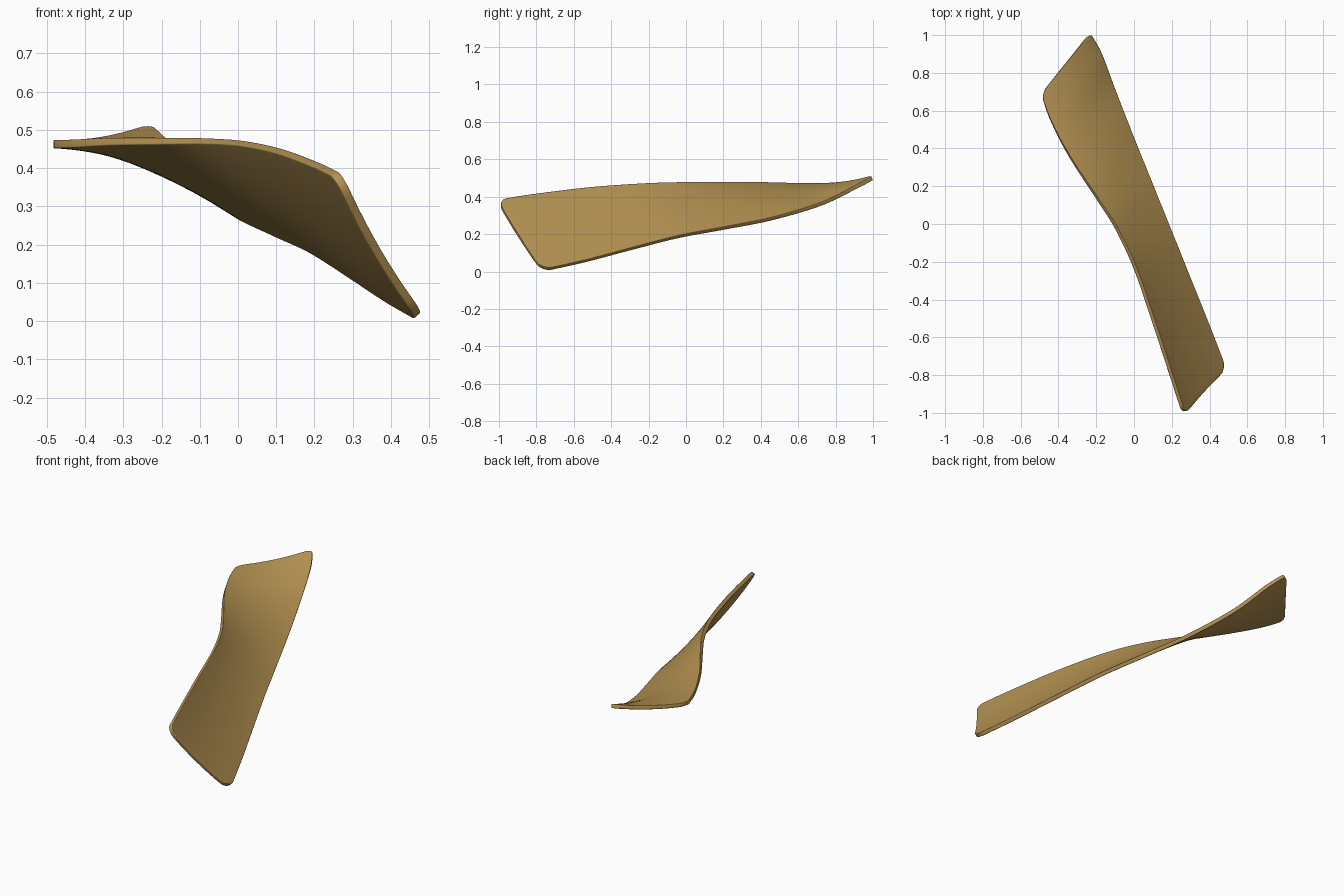
import bpy
import math
from mathutils import Vector

if "Cube" in bpy.data.objects:
    bpy.data.objects.remove(bpy.data.objects["Cube"])

NU, NV = 72, 16          # steps along and across the plank
CUP = 0.014              # sag of the cross-section
CORNER = 0.05            # corner radius as a share of the width

# Long edges of the twisted plank, back to front
upper_edge = [(-.492, .69, .463), (-.44, .545, .464), (-.34, .355, .470),
              (-.195, .135, .472), (-.09, -.03, .472), (.008, -.24, .466),
              (.105, -.52, .446), (.2, -.81, .411), (.265, -1.01, .38)]
lower_edge = [(-.232, 1.012, .508), (-.175, .91, .452), (-.105, .72, .360),
              (-.005, .46, .282), (.095, .21, .232), (.195, -.04, .185),
              (.295, -.29, .121), (.395, -.54, .055), (.484, -.77, .004)]


def resample(points, t):
    """Smooth curve through the points at t = 0..1."""
    p = [Vector(q) for q in points]
    p = [2 * p[0] - p[1]] + p + [2 * p[-1] - p[-2]]
    s = min(max(t, 0), 1) * (len(points) - 1)
    i = min(int(s), len(points) - 2)
    f = s - i
    a, b, c, d = p[i:i + 4]
    return 0.5 * (2 * b + (c - a) * f + (2 * a - 5 * b + 4 * c - d) * f * f
                  + (3 * b - a - 3 * c + d) * f ** 3)


def corner_inset(v):
    """Shortens the plank near its long edges to round the corners."""
    r = 0.12
    d = max(0, (r - min(v, 1 - v)) / r)
    return CORNER * 0.6 * (1 - math.sqrt(max(0, 1 - d * d)))


# Twisted sheet spanned between the two edges
verts, faces = [], []
for i in range(NU + 1):
    for j in range(NV + 1):
        v = (1 - math.cos(math.pi * j / NV)) / 2
        e = corner_inset(v)
        u = e + (1 - 2 * e) * i / NU
        a, b = resample(upper_edge, u), resample(lower_edge, u)
        along = resample(upper_edge, u + .01) - resample(upper_edge, u - .01)
        normal = along.cross(b - a).normalized()
        if normal.z < 0:
            normal.negate()
        verts.append(a.lerp(b, v) - normal * CUP * 4 * v * (1 - v))
for i in range(NU):
    for j in range(NV):
        k = i * (NV + 1) + j
        faces.append((k, k + NV + 1, k + NV + 2, k + 1))

mesh = bpy.data.meshes.new("twisted_plank")
mesh.from_pydata(verts, [], faces)
plank = bpy.data.objects.new("twisted_plank", mesh)
bpy.context.collection.objects.link(plank)

# Single warm tan colour
tan = bpy.data.materials.new("warm tan")
tan.diffuse_color = (0.46, 0.29, 0.085, 1)
tan.use_nodes = True
tan.node_tree.nodes["Principled BSDF"].inputs["Base Color"].default_value = tan.diffuse_color
mesh.materials.append(tan)

# Thickness and a softened rim
solid = plank.modifiers.new("thickness", 'SOLIDIFY')
solid.thickness = 0.022
solid.offset = 0
rim = plank.modifiers.new("rim", 'BEVEL')
rim.width = 0.007
rim.segments = 3
rim.limit_method = 'ANGLE'
rim.angle_limit = math.radians(50)

bpy.context.view_layer.objects.active = plank
plank.select_set(True)
bpy.ops.object.shade_smooth()
